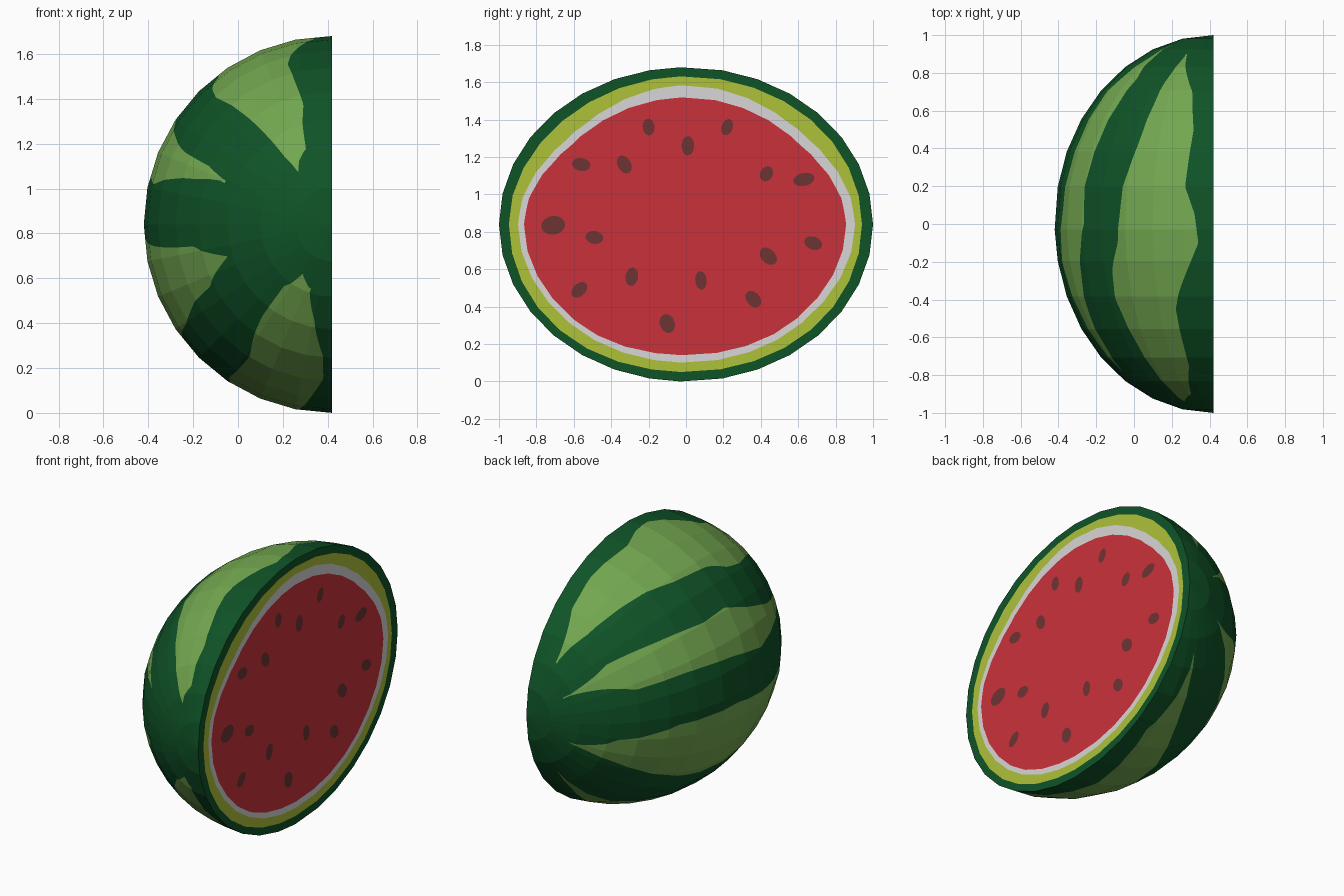
import bpy, bmesh, math
from mathutils import Vector

if "Cube" in bpy.data.objects:
    bpy.data.objects.remove(bpy.data.objects["Cube"])

CX, CZ, R, N, SUB = 0.42, 0.84, 0.84, 16, 8


def material(name, rgb):
    m = bpy.data.materials.new(name)
    lin = [((c / 255 + 0.055) / 1.055) ** 2.4 if c > 10 else c / 255 / 12.92 for c in rgb]
    m.diffuse_color = (*lin, 1)
    m.use_nodes = True
    m.node_tree.nodes["Principled BSDF"].inputs["Base Color"].default_value = m.diffuse_color
    return m


DARK = material("dark green rind", (15, 83, 39))
LIGHT = material("light green stripe", (115, 167, 80))
YELLOW = material("yellow green rind", (174, 193, 57))
WHITE = material("white pith", (217, 214, 214))
RED = material("red flesh", (202, 49, 58))
SEED = material("brown seed", (109, 52, 52))


def finish(bm, name, mats):
    me = bpy.data.meshes.new(name)
    bm.to_mesh(me)
    bm.free()
    for m in mats:
        me.materials.append(m)
    ob = bpy.data.objects.new(name, me)
    bpy.context.collection.objects.link(ob)
    return ob


# Faceted half ellipsoid: i runs along y, j runs around from top to bottom
def corner(i, j):
    t, p = math.pi * (i / N - 0.5), math.pi * j / N
    y = -0.03 if i == N // 2 else math.sin(t)
    r = R * math.cos(t)
    return Vector((CX - r * math.sin(p), y, CZ + r * math.cos(p)))


def surface(i, j):
    a, b = min(int(i), N - 1), min(int(j), N - 1)
    u, v = i - a, j - b
    return (corner(a, b).lerp(corner(a + 1, b), u)).lerp(
        corner(a, b + 1).lerp(corner(a + 1, b + 1), u), v)


# Stripe edges as (y, angle from the top in degrees), first and second side
STRIPES = [
    ([(-.94, 33), (-.9, 19), (-.75, 13.5), (-.6, 14.7), (-.45, 15.5), (-.35, 13.2), (-.2, 8.4),
      (-.1, 5.5), (.05, 6.8), (.2, 10.5), (.35, 9.5), (.5, 8.3), (.7, 10.6), (.905, 23)],
     [(-.94, 33), (-.9, 35), (-.65, 38.8), (-.4, 42.5), (-.25, 41.6), (-.1, 37.6), (.2, 35.7),
      (.4, 32), (.75, 28), (.905, 23)]),
    ([(-.79, 68), (-.69, 64.7), (-.46, 63.8), (-.2, 59.6), (0, 55), (.2, 56), (.54, 53),
      (.77, 50), (.945, 57)],
     [(-.79, 68), (-.63, 71.7), (-.22, 77.3), (.07, 74), (.42, 71.6), (.7, 71), (.945, 57)]),
    ([(-.81, 107), (-.66, 99), (-.28, 97), (.06, 94), (.5, 95), (.79, 102), (.94, 117)],
     [(-.81, 107), (-.68, 117), (-.53, 119.5), (-.36, 124), (0, 127), (.3, 127), (.59, 123.5),
      (.94, 117)]),
    ([(-.947, 149), (-.906, 142), (-.78, 142.7), (-.56, 148), (-.2, 146), (.2, 149), (.57, 157),
      (.89, 160)],
     [(-.947, 149), (-.93, 161), (-.85, 169.7), (-.71, 176), (-.57, 176.7), (-.38, 173),
      (0, 169), (.5, 172), (.89, 160)]),
]


def edge_at(pts, y):
    for (y0, a0), (y1, a1) in zip(pts, pts[1:]):
        if y <= y1:
            return a0 + (a1 - a0) * (y - y0) / (y1 - y0)


def stripe_field(co):
    ang = math.degrees(math.atan2(CX - co.x, co.z - CZ))
    best = -30
    for lo, hi in STRIPES:
        if lo[0][0] < co.y < lo[-1][0]:
            best = max(best, min(ang - edge_at(lo, co.y), edge_at(hi, co.y) - ang))
    return best + 1e-5


# Rind shell, with the stripe outlines cut into its flat facets
bm = bmesh.new()
M = N * SUB
grid = [[bm.verts.new(surface(i / SUB, j / SUB)) for j in range(M + 1)] for i in range(M + 1)]
for i in range(M):
    for j in range(M):
        bm.faces.new((grid[i][j], grid[i + 1][j], grid[i + 1][j + 1], grid[i][j + 1]))
bmesh.ops.remove_doubles(bm, verts=bm.verts[:], dist=1e-5)
value = {v: stripe_field(v.co) for v in bm.verts}
cuts = set()
for e in bm.edges[:]:
    a, b = e.verts
    if value[a] * value[b] < 0:
        lo, hi = 0.0, 1.0
        for _ in range(12):
            mid = (lo + hi) / 2
            if stripe_field(a.co.lerp(b.co, mid)) * value[a] > 0:
                lo = mid
            else:
                hi = mid
        cuts.add(bmesh.utils.edge_split(e, a, min(max(lo, .001), .999))[1])
for f in bm.faces[:]:
    new = [v for v in f.verts if v in cuts]
    if len(new) == 2:
        bmesh.utils.face_split(f, new[0], new[1])
for f in bm.faces:
    f.material_index = int(stripe_field(f.calc_center_median()) > 0)
finish(bm, "rind", [DARK, LIGHT])

# Cut face: rings of dark rind, yellow rind, pith and flesh
# Ring sizes at eight points: left, upper left, top, upper right, right, lower right, bottom, lower left
RINGS = [
    [1] * 8,
    [.947, .933, .942, .943, .941, .947, .94, .953],
    [.898, .838, .885, .852, .904, .882, .88, .885],
    [.866, .795, .808, .794, .856, .843, .833, .853],
]
rim = [surface(k / 4, 0) for k in range(4 * N)] + [surface(N - k / 4, N) for k in range(4 * N)]
K = len(rim)
centre = Vector((CX, 0, CZ))


def ring_size(table, k):
    s = 8 * k / K
    a = int(s)
    w = (1 - math.cos(math.pi * (s - a))) / 2
    return table[a] * (1 - w) + table[(a + 1) % 8] * w


bm = bmesh.new()
loops = [[bm.verts.new(centre.lerp(p, ring_size(t, k))) for k, p in enumerate(rim)] for t in RINGS]
mid = bm.verts.new(centre)
for k in range(K):
    n = (k + 1) % K
    for m in range(3):
        f = bm.faces.new((loops[m][k], loops[m + 1][k], loops[m + 1][n], loops[m][n]))
        f.material_index = m
    bm.faces.new((loops[3][k], mid, loops[3][n])).material_index = 3
bm.normal_update()
if sum(f.normal.x for f in bm.faces) < 0:
    bmesh.ops.reverse_faces(bm, faces=bm.faces[:])
finish(bm, "cut_face", [DARK, YELLOW, WHITE, RED])

# Seeds: y, z, tilt, half length, half width
SEEDS = [
    (-.2, 1.36, 95, .045, .032), (.01, 1.26, 90, .052, .034), (.22, 1.36, 70, .045, .03),
    (-.56, 1.16, 170, .05, .035), (-.33, 1.16, 120, .052, .036), (.43, 1.11, 60, .043, .034),
    (.63, 1.08, 12, .058, .035), (-.71, .835, 10, .065, .05), (-.49, .77, 170, .048, .035),
    (.68, .74, 160, .05, .035), (.44, .67, 135, .054, .038), (-.29, .56, 80, .05, .034),
    (.08, .54, 95, .05, .031), (.36, .44, 130, .05, .036), (-.57, .49, 45, .05, .034),
    (-.1, .31, 110, .052, .04),
]
bm = bmesh.new()
for y, z, tilt, a, b in SEEDS:
    c, s = math.cos(math.radians(tilt)), math.sin(math.radians(tilt))
    ring = []
    for k in range(14):
        w = 2 * math.pi * k / 14
        p, q = a * math.cos(w), b * math.sin(w)
        ring.append(bm.verts.new((CX + .003, y + p * c - q * s, z + p * s + q * c)))
    bm.faces.new(ring)
finish(bm, "seeds", [SEED])
